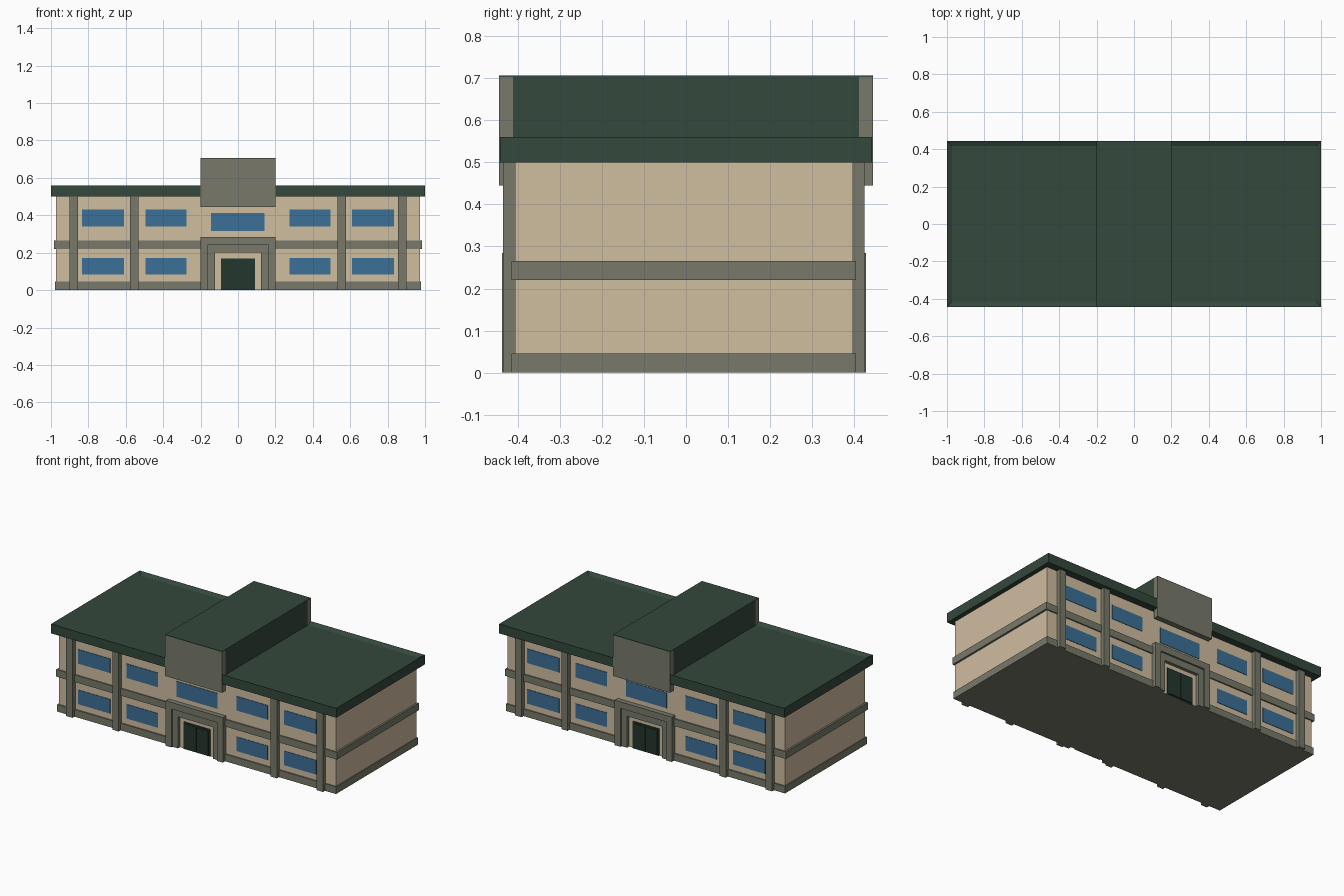
import bpy, bmesh

if "Cube" in bpy.data.objects:
    bpy.data.objects.remove(bpy.data.objects["Cube"])


def material(name, r, g, b):
    m = bpy.data.materials.new(name)
    lin = [((c / 255 + 0.055) / 1.055) ** 2.4 for c in (r, g, b)]
    m.diffuse_color = (*lin, 1)
    m.use_nodes = True
    m.node_tree.nodes["Principled BSDF"].inputs["Base Color"].default_value = m.diffuse_color
    return m


BEIGE = material("beige_wall", 208, 189, 160)
GREY = material("grey_stone", 120, 122, 106)
GREEN = material("green_roof", 52, 72, 60)
BLUE = material("blue_glass", 60, 112, 150)
DARK = material("dark_green_door", 36, 54, 45)


def box(name, x, y, z, mat):
    """Box from (min, max) ranges on each axis."""
    bm = bmesh.new()
    bmesh.ops.create_cube(bm, size=1)
    for v in bm.verts:
        v.co = [r[0] if c < 0 else r[1]
                for c, r in zip(v.co, (sorted(x), sorted(y), sorted(z)))]
    me = bpy.data.meshes.new(name)
    bm.to_mesh(me)
    bm.free()
    me.materials.append(mat)
    ob = bpy.data.objects.new(name, me)
    bpy.context.collection.objects.link(ob)
    return ob


CY = -0.005      # centre of the walls in y
WALL = 0.402     # half depth of the walls
HX = 0.972       # half width of the walls

# Walls, with a grey underside
body = box("walls", (-HX, HX), (CY - WALL, CY + WALL), (0, 0.51), BEIGE)
body.data.materials.append(GREY)
for p in body.data.polygons:
    if p.normal.z < -0.5:
        p.material_index = 1

# Roof slab with sunken top inside a low rim
roof = box("roof_slab", (-1, 1), (-0.443, 0.443), (0.5, 0.56), GREEN)
bm = bmesh.new()
bm.from_mesh(roof.data)
bm.normal_update()
top = [f for f in bm.faces if f.normal.z > 0.5]
bmesh.ops.inset_region(bm, faces=top, thickness=0.037)
bmesh.ops.translate(bm, verts=top[0].verts, vec=(0, 0, -0.014))
bm.to_mesh(roof.data)
bm.free()

# Raised roof block across the middle
box("roof_block", (-0.2, 0.2), (-0.412, 0.412), (0.53, 0.703), GREEN)
box("roof_block_cap", (-0.2, 0.2), (-0.445, 0.445), (0.703, 0.707), GREEN)

# Side bands
for side in (-1, 1):
    for label, z, out in (("base", (0, 0.045), 0.978), ("middle", (0.22, 0.265), 0.984)):
        box(label + "_side_band", (side * (HX - 0.02), side * out),
            (CY - 0.41, CY + 0.41), z, GREY)

# Front and back share the same facade
for face, label in ((-1, "front"), (1, "back")):
    def out(d):
        """y range from inside the wall to d in front of it."""
        return (CY + face * (WALL - 0.01), CY + face * (WALL + d))

    # Sign-like blank panel at each end of the roof block
    box(label + "_roof_panel", (-0.2, 0.2), (face * 0.412, face * 0.445),
        (0.445, 0.703), GREY)

    for s in (-1, 1):
        # Pilasters
        for px in (0.878, 0.555):
            box(label + "_pilaster", (s * (px - 0.022), s * (px + 0.022)),
                out(0.028), (0, 0.505), GREY)
        # Bands from the portal to the corners
        box(label + "_base_band", (s * 0.18, s * 0.978), out(0.008), (0, 0.045), GREY)
        box(label + "_middle_band", (s * 0.18, s * 0.984), out(0.008), (0.22, 0.265), GREY)
        # Windows on both floors
        for wx in ((0.61, 0.835), (0.275, 0.495)):
            for wz in ((0.083, 0.173), (0.34, 0.43)):
                box(label + "_window", (s * wx[0], s * wx[1]),
                    (CY + face * WALL, CY + face * (WALL + 0.003)), wz, BLUE)
        # Stepped portal legs and door leaves
        box(label + "_portal_leg", (s * 0.16, s * 0.2), out(0.031), (0, 0.285), GREY)
        box(label + "_portal_inner_leg", (s * 0.122, s * 0.16), out(0.02), (0, 0.243), GREY)
        box(label + "_door_leaf", (s * 0.003, s * 0.082), out(0.009), (0.005, 0.16), DARK)

    # Centre window, portal lintels and door frame
    box(label + "_centre_window", (-0.145, 0.142),
        (CY + face * WALL, CY + face * (WALL + 0.003)), (0.315, 0.413), BLUE)
    box(label + "_portal_lintel", (-0.16, 0.16), out(0.031), (0.243, 0.285), GREY)
    box(label + "_portal_inner_lintel", (-0.122, 0.122), out(0.02), (0.2, 0.243), GREY)
    box(label + "_door_frame", (-0.092, 0.092), out(0.006), (0, 0.17), DARK)
